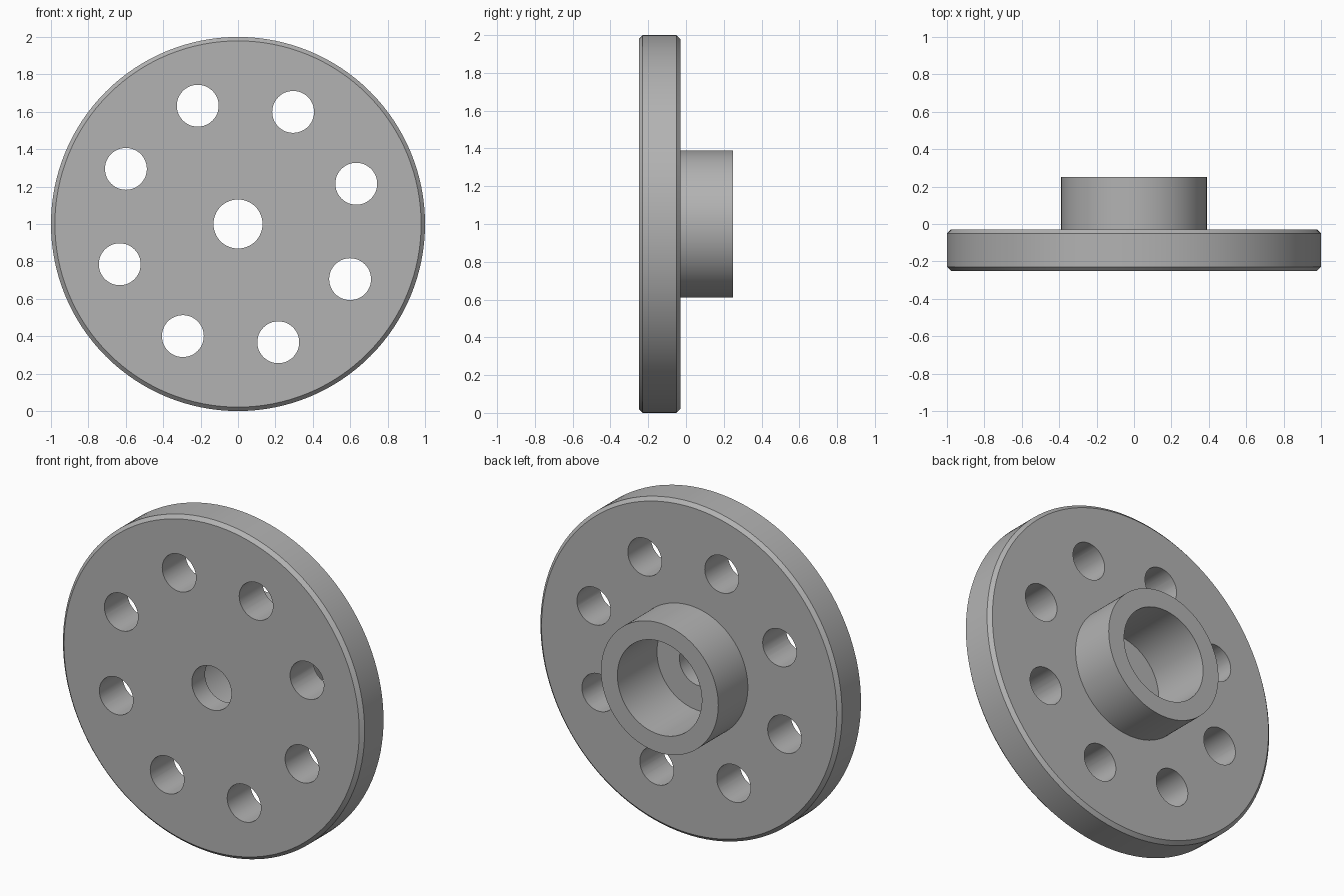
import bpy, bmesh
from math import cos, sin, pi, radians
from mathutils import Matrix, Vector

cube = bpy.data.objects.get("Cube")
if cube:
    bpy.data.objects.remove(cube, do_unlink=True)

CENTRE = Vector((0, 0, 1))


def make_material(name, value):
    mat = bpy.data.materials.new(name)
    mat.use_nodes = True
    colour = (value, value, value, 1)
    mat.diffuse_color = colour
    mat.node_tree.nodes["Principled BSDF"].inputs["Base Color"].default_value = colour
    return mat


def add_object(name, bm):
    bmesh.ops.recalc_face_normals(bm, faces=bm.faces)
    mesh = bpy.data.meshes.new(name)
    bm.to_mesh(mesh)
    bm.free()
    obj = bpy.data.objects.new(name, mesh)
    bpy.context.collection.objects.link(obj)
    return obj


def lathe(name, profile, segments):
    """Revolve a closed (radius, y) profile around the horizontal y axis."""
    bm = bmesh.new()
    rings = []
    for i in range(segments):
        a = 2 * pi * i / segments
        rings.append([bm.verts.new(CENTRE + Vector((r * cos(a), y, r * sin(a))))
                      for r, y in profile])
    n = len(profile)
    for i in range(segments):
        here, after = rings[i], rings[(i + 1) % segments]
        for j in range(n):
            k = (j + 1) % n
            bm.faces.new((here[j], here[k], after[k], after[j]))
    return add_object(name, bm)


# Chamfered disc, rear collar, stepped bore
flange = lathe("hub_flange", [
    (0.131, -0.25), (0.979, -0.25), (1.0, -0.229), (1.0, -0.05),
    (0.979, -0.03), (0.389, -0.03), (0.389, 0.25), (0.28, 0.25),
    (0.28, -0.125), (0.131, -0.125)], 128)
flange.data.materials.append(make_material("grey metal", 0.45))

# Ring of bolt holes
bm = bmesh.new()
for i in range(8):
    a = radians(18.8 + 45 * i)
    place = Matrix.Translation(CENTRE + Vector((0.668 * cos(a), -0.14, 0.668 * sin(a))))
    bmesh.ops.create_cone(bm, cap_ends=True, segments=48, radius1=0.112,
                          radius2=0.112, depth=0.5,
                          matrix=place @ Matrix.Rotation(pi / 2, 4, "X"))
cutter = add_object("bolt_hole_cutter", bm)
cutter.hide_render = True

cut = flange.modifiers.new("bolt_holes", "BOOLEAN")
cut.operation = "DIFFERENCE"
cut.solver = "EXACT"
cut.object = cutter

bpy.ops.object.select_all(action="DESELECT")
flange.select_set(True)
bpy.context.view_layer.objects.active = flange
bpy.ops.object.modifier_apply(modifier=cut.name)
bpy.data.objects.remove(cutter, do_unlink=True)
bpy.ops.object.shade_smooth_by_angle(angle=radians(30))
